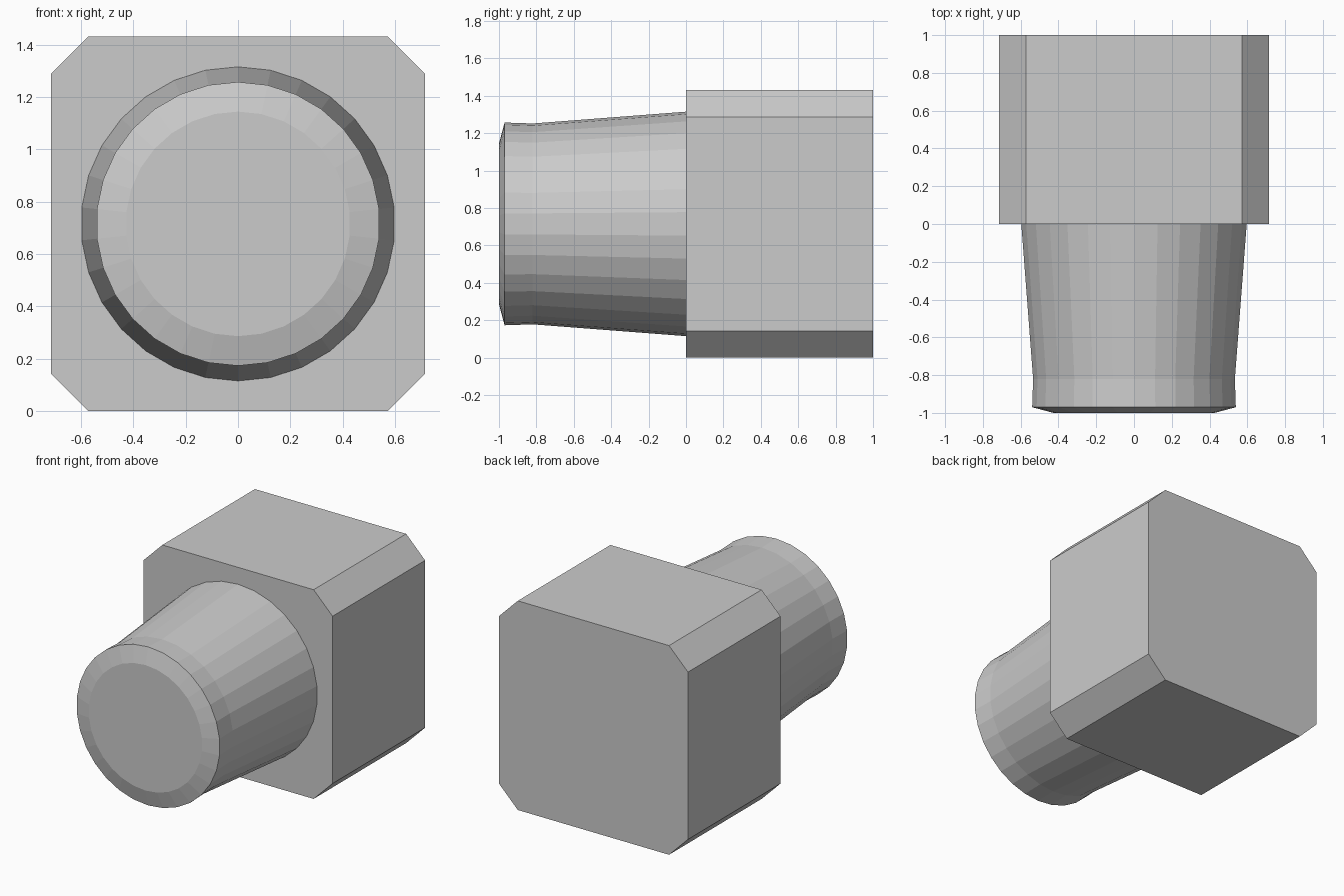
import bpy
import bmesh
from math import cos, sin, pi

if "Cube" in bpy.data.objects:
    bpy.data.objects.remove(bpy.data.objects["Cube"])

AXIS_Z = 0.715


def loft(name, sections):
    """Join equal-length cross-sections of (x, y, z) points into a capped solid."""
    bm = bmesh.new()
    rings = [[bm.verts.new(p) for p in s] for s in sections]
    for a, b in zip(rings, rings[1:]):
        for i in range(len(a)):
            j = (i + 1) % len(a)
            bm.faces.new((a[i], a[j], b[j], b[i]))
    bm.faces.new(rings[0])
    bm.faces.new(rings[-1])
    bmesh.ops.recalc_face_normals(bm, faces=bm.faces)
    mesh = bpy.data.meshes.new(name)
    bm.to_mesh(mesh)
    bm.free()
    obj = bpy.data.objects.new(name, mesh)
    bpy.context.collection.objects.link(obj)
    return obj


def circle(y, radius, sides=30):
    return [(radius * cos(pi / 2 + 2 * pi * i / sides), y,
             AXIS_Z + radius * sin(pi / 2 + 2 * pi * i / sides))
            for i in range(sides)]


def chamfered_square(y, h=0.715, c=0.572):
    outline = [(c, h), (h, c), (h, -c), (c, -h),
               (-c, -h), (-h, -c), (-h, c), (-c, h)]
    return [(x, y, AXIS_Z + z) for x, z in outline]


# Square block with four chamfered long edges
loft("block_body", [chamfered_square(0), chamfered_square(1)])

# Tapered round plug with a short lip and bevelled tip
profile = [(0, 0.6), (-0.82, 0.537), (-0.97, 0.542), (-1.0, 0.429)]
loft("tapered_plug", [circle(y, r) for y, r in profile])
